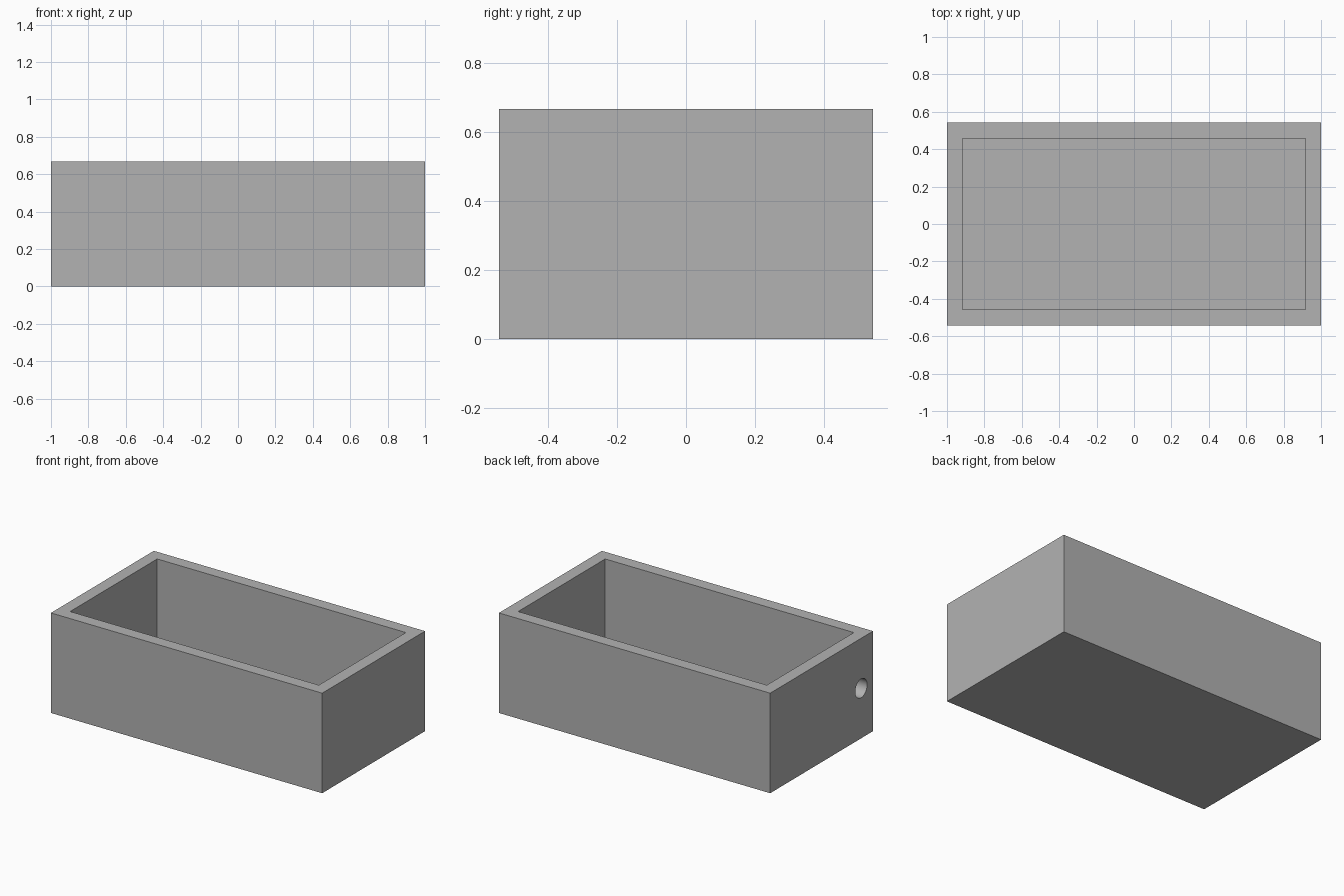
import bpy, bmesh, math
from mathutils import Matrix

if "Cube" in bpy.data.objects:
    bpy.data.objects.remove(bpy.data.objects["Cube"])

U = 1 / 12                     # wall thickness, used as the base unit
L, W, H = 24 * U, 13 * U, 8 * U


def block(name, size, z0):
    """Box centred on x and y, with its bottom at z0."""
    bm = bmesh.new()
    bmesh.ops.create_cube(bm, size=1, matrix=Matrix.Translation((0, 0, z0 + size[2] / 2))
                          @ Matrix.Diagonal((*size, 1)))
    return add(name, bm)


def add(name, bm):
    me = bpy.data.meshes.new(name)
    bm.to_mesh(me)
    bm.free()
    ob = bpy.data.objects.new(name, me)
    bpy.context.collection.objects.link(ob)
    return ob


grey = bpy.data.materials.new("grey")
grey.diffuse_color = (0.448, 0.448, 0.448, 1)
grey.use_nodes = True
grey.node_tree.nodes["Principled BSDF"].inputs["Base Color"].default_value = grey.diffuse_color

# Outer box
box = block("open_box", (L, W, H), 0)

# Cavity: one-unit walls and floor, open at the top
cavity = block("cavity_cutter", (L - 2 * U, W - 2 * U, H), U)

# Round cable hole through the left wall, near the front corner
bm = bmesh.new()
bmesh.ops.create_cone(bm, cap_ends=True, segments=48, radius1=0.75 * U, radius2=0.75 * U,
                      depth=2 * U,
                      matrix=Matrix.Translation((-L / 2, -5 * U, H / 2))
                      @ Matrix.Rotation(math.pi / 2, 4, 'Y'))
hole = add("hole_cutter", bm)

for ob in (box, cavity, hole):
    ob.data.materials.append(grey)

for cutter in (cavity, hole):
    mod = box.modifiers.new(cutter.name, 'BOOLEAN')
    mod.operation = 'DIFFERENCE'
    mod.solver = 'EXACT'
    mod.object = cutter
    cutter.hide_render = True
    cutter.hide_viewport = False

# Apply the cuts and remove the cutters
bpy.context.view_layer.objects.active = box
box.select_set(True)
for mod in list(box.modifiers):
    bpy.ops.object.modifier_apply(modifier=mod.name)
for cutter in (cavity, hole):
    bpy.data.objects.remove(cutter)

# Smooth the hole, keep the box edges sharp
bpy.ops.object.shade_smooth_by_angle(angle=math.radians(30))
